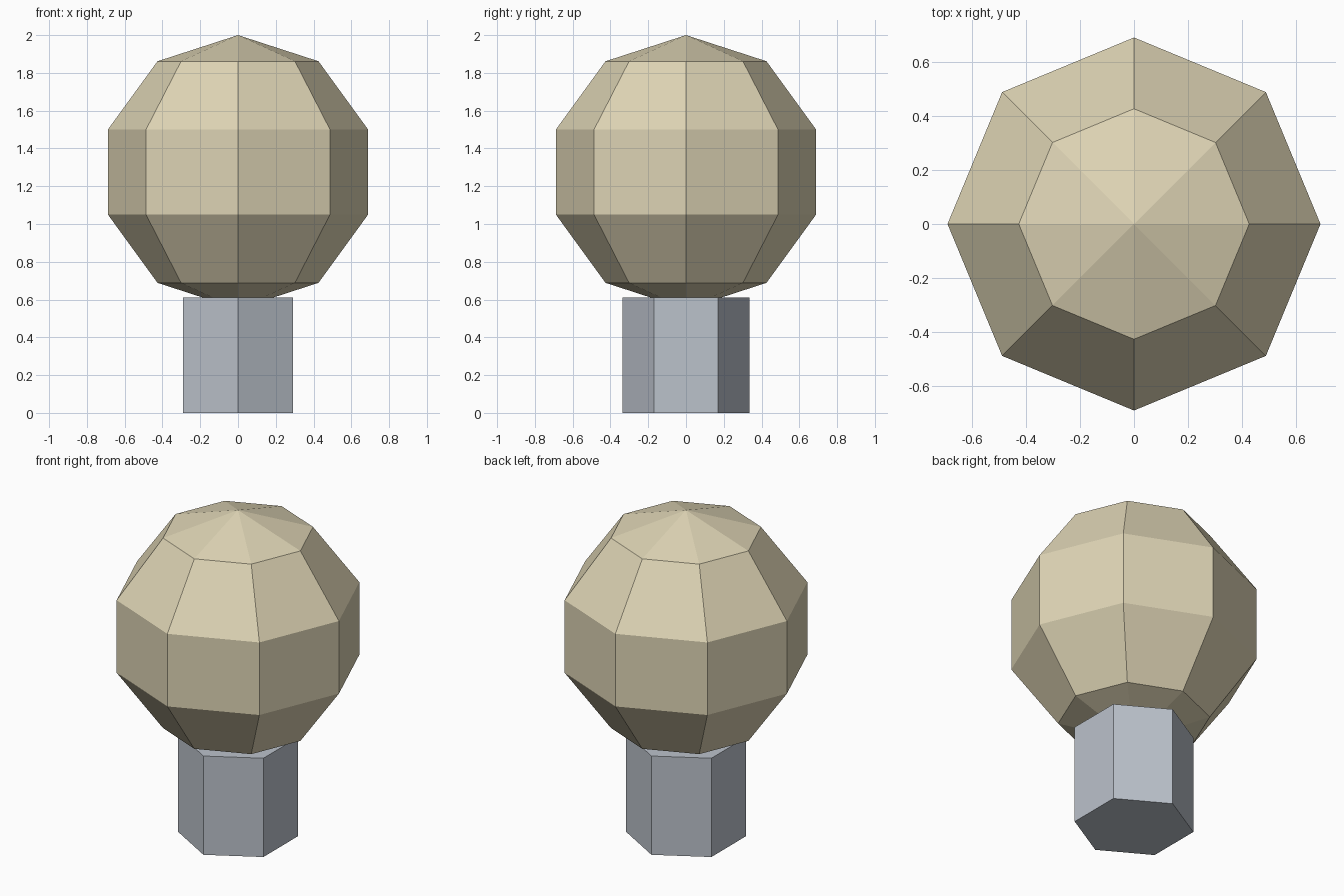
import bpy

if "Cube" in bpy.data.objects:
    bpy.data.objects.remove(bpy.data.objects["Cube"])


def flat_colour(name, rgb):
    mat = bpy.data.materials.new(name)
    mat.diffuse_color = (*rgb, 1.0)
    mat.use_nodes = True
    mat.node_tree.nodes["Principled BSDF"].inputs["Base Color"].default_value = mat.diffuse_color
    return mat


def finish(name, mat):
    obj = bpy.context.object
    obj.name = obj.data.name = name
    obj.data.materials.append(mat)
    bpy.ops.object.shade_flat()
    return obj


cream = flat_colour("warm cream", (0.73, 0.66, 0.46))
grey = flat_colour("cool grey", (0.50, 0.54, 0.60))

# Hexagonal base with corners facing front and back
BASE_HEIGHT = 0.61
bpy.ops.mesh.primitive_cylinder_add(vertices=6, radius=0.337, depth=BASE_HEIGHT,
                                    location=(0, 0, BASE_HEIGHT / 2))
finish("base", grey)

# Low-poly globe, its lowest point sunk into the base
RADIUS = 0.725
bpy.ops.mesh.primitive_uv_sphere_add(segments=8, ring_count=5, radius=RADIUS,
                                     location=(0, 0, 2 - RADIUS))
finish("globe", cream)
